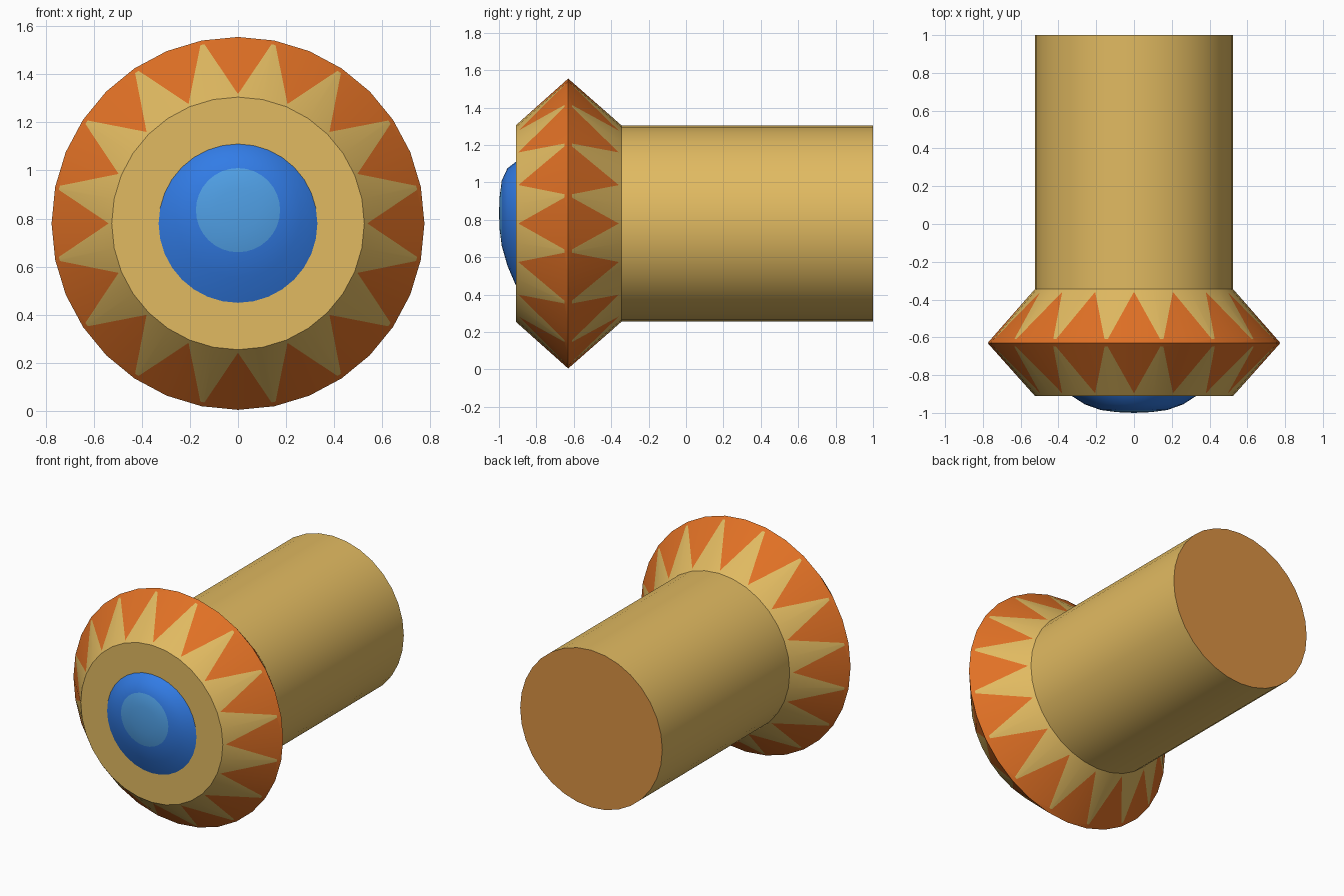
import bpy, bmesh, math
from mathutils import Vector

if "Cube" in bpy.data.objects:
    bpy.data.objects.remove(bpy.data.objects["Cube"])

N = 32           # sides of every round part
AXIS = 0.78      # height of the long axis


def material(name, srgb):
    lin = [((c / 255 + 0.055) / 1.055) ** 2.4 for c in srgb]
    m = bpy.data.materials.new(name)
    m.diffuse_color = (*lin, 1)
    m.use_nodes = True
    m.node_tree.nodes["Principled BSDF"].inputs["Base Color"].default_value = m.diffuse_color
    return m


tan = material("tan", (225, 186, 97))
orange = material("orange", (225, 113, 37))
brown = material("brown", (218, 146, 67))
blue = material("blue", (50, 124, 230))
light_blue = material("light_blue", (80, 160, 230))


def ring(bm, r, y, z=AXIS):
    return [bm.verts.new((r * math.sin(2 * math.pi * i / N), y,
                          z + r * math.cos(2 * math.pi * i / N))) for i in range(N)]


def bridge(bm, front, back, mat=0):
    for i in range(N):
        j = (i + 1) % N
        bm.faces.new((front[i], front[j], back[j], back[i])).material_index = mat


def finish(bm, name, mats, angle):
    me = bpy.data.meshes.new(name)
    bm.to_mesh(me)
    bm.free()
    for m in mats:
        me.materials.append(m)
    ob = bpy.data.objects.new(name, me)
    bpy.context.collection.objects.link(ob)
    bpy.ops.object.select_all(action='DESELECT')
    ob.select_set(True)
    bpy.context.view_layer.objects.active = ob
    bpy.ops.object.shade_smooth_by_angle(angle=math.radians(angle))


# Long barrel with a brown end
bm = bmesh.new()
a, b = ring(bm, 0.525, -0.345), ring(bm, 0.525, 1.0)
bridge(bm, a, b)
bm.faces.new(b).material_index = 1
finish(bm, "barrel", [tan, brown], 30)

# Double-cone collar with painted zigzag teeth cut into both slopes
bm = bmesh.new()
rim = ring(bm, 0.775, -0.63)
for y, has_disc in ((-0.91, True), (-0.345, False)):
    inner = ring(bm, 0.525, y)
    # orange tips lie on even spokes, tan tips on odd spokes
    tip = [bm.verts.new(inner[i].co.lerp(rim[i].co, 0.93 if i % 2 else 0.05))
           for i in range(N)]
    for i in range(0, N, 2):
        for o in ((i + 1) % N, (i - 1) % N):
            p = inner[o].co.lerp(inner[i].co, 0.06)
            q = rim[o].co.lerp(rim[i].co, 0.06)
            shoulder = bm.verts.new(p.lerp(q, 0.93))
            bm.faces.new((inner[i], inner[o], tip[o], shoulder, tip[i]))
            bm.faces.new((tip[i], shoulder, tip[o], rim[o], rim[i])).material_index = 1
    if has_disc:
        bm.faces.new(inner)
bmesh.ops.recalc_face_normals(bm, faces=bm.faces[:])
finish(bm, "collar", [tan, orange], 30)

# Domed lens with a lighter, slightly raised centre: radius, y, centre height
bm = bmesh.new()
rings = [ring(bm, *p) for p in ((0.09, -0.996, 0.835), (0.175, -0.985, 0.835),
                                (0.26, -0.955, 0.815), (0.33, -0.91, AXIS))]
pole = bm.verts.new((0, -1.0, 0.835))
for i in range(N):
    bm.faces.new((pole, rings[0][(i + 1) % N], rings[0][i])).material_index = 1
for k in range(3):
    bridge(bm, rings[k], rings[k + 1], 1 if k == 0 else 0)
finish(bm, "lens", [blue, light_blue], 50)
